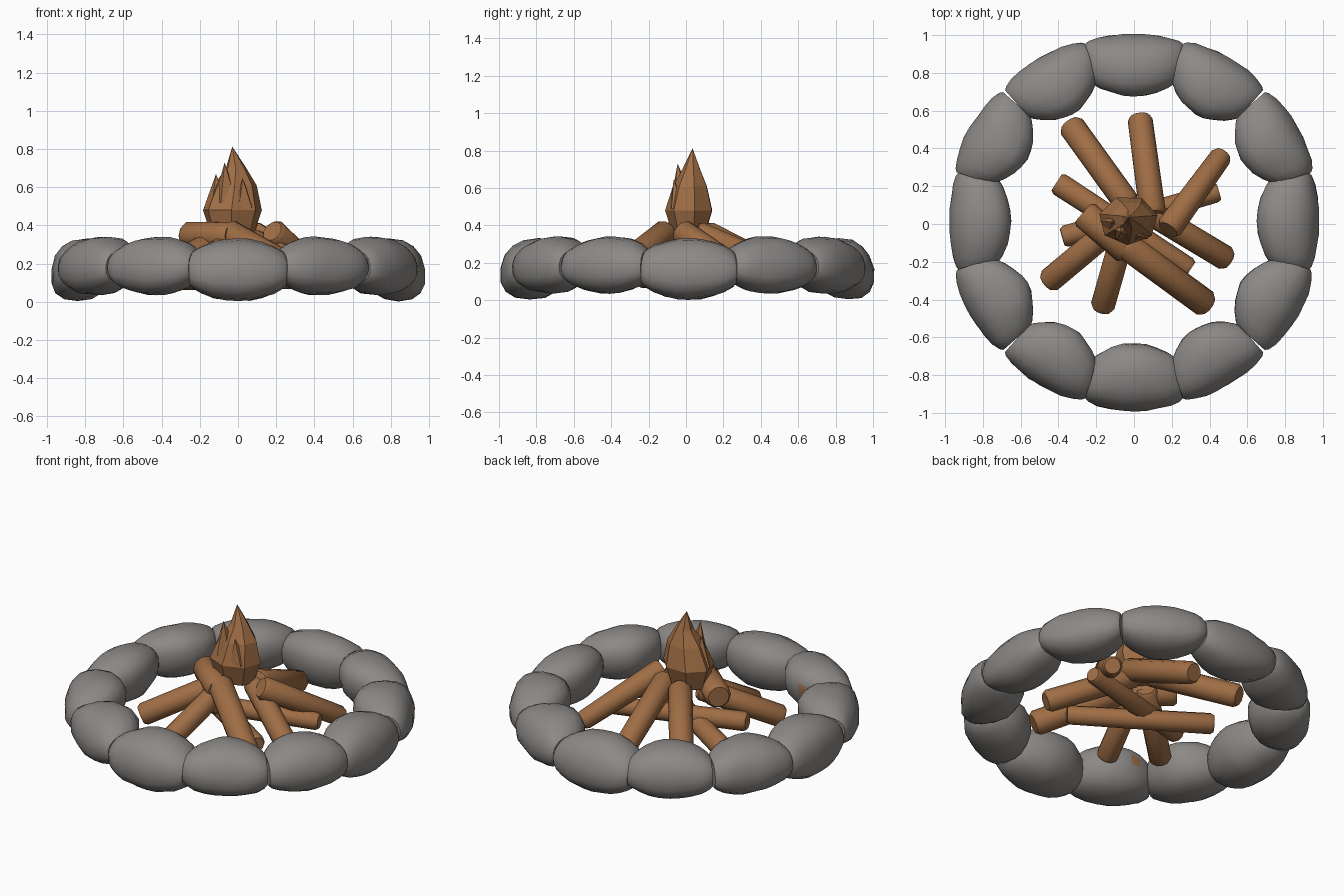
import bpy, bmesh, math
from mathutils import Vector, noise

if "Cube" in bpy.data.objects:
    bpy.data.objects.remove(bpy.data.objects["Cube"])


def material(name, rgb):
    m = bpy.data.materials.new(name)
    m.diffuse_color = (*rgb, 1)
    m.use_nodes = True
    m.node_tree.nodes["Principled BSDF"].inputs["Base Color"].default_value = m.diffuse_color
    return m


STONE = material("stone grey", (0.262, 0.25, 0.24))
WOOD = material("wood brown", (0.35, 0.155, 0.06))


def finish(name, bm, mats, smooth_angle=None):
    bmesh.ops.recalc_face_normals(bm, faces=bm.faces)
    me = bpy.data.meshes.new(name)
    bm.to_mesh(me)
    bm.free()
    for m in mats:
        me.materials.append(m)
    ob = bpy.data.objects.new(name, me)
    bpy.context.collection.objects.link(ob)
    if smooth_angle:
        bpy.ops.object.select_all(action='DESELECT')
        ob.select_set(True)
        bpy.context.view_layer.objects.active = ob
        bpy.ops.object.shade_smooth_by_angle(angle=math.radians(smooth_angle))
    return ob


def loft(bm, rings):
    vs = [[bm.verts.new(p) for p in r] for r in rings]
    n = len(vs[0])
    for a, b in zip(vs, vs[1:]):
        for i in range(n):
            j = (i + 1) % n
            bm.faces.new((a[i], a[j], b[j], b[i]))
    bm.faces.new(vs[0][::-1])
    bm.faces.new(vs[-1])


def spow(v, p):
    return math.copysign(abs(v) ** p, v)


# --- ring of twelve pillow-shaped stones ---
SPOT = Vector((-0.43, -0.50, 0.20))


def stone(k):
    ang = math.radians(30 * k - 90)
    cardinal = k % 3 == 0
    half, wedge, flare = (0.25, 0.06, 0.02) if cardinal else (0.222, 0.2, 0.02)
    cz, tall = (0.168, 0.084) if cardinal else (0.188, 0.073)
    deep = 0.085 if k == 0 else 0.07 if cardinal else 0.08
    radius = 0.826 if k in (0, 6) else 0.815 if cardinal else 0.827
    out = Vector((math.cos(ang), math.sin(ang), 0))
    tan = Vector((-math.sin(ang), math.cos(ang), 0))
    centre = out * radius + Vector((0, 0.015, cz))
    rings = []
    for s in (-1, -0.93, -0.75, -0.5, -0.25, 0, 0.25, 0.5, 0.75, 0.93, 1):
        bulge = (1 - s * s) ** 0.75
        w, h = 0.094 + deep * bulge, 0.08 + tall * bulge
        ring = []
        for i in range(16):
            a = math.tau * i / 16
            r, z = w * spow(math.cos(a), 0.85), h * spow(math.sin(a), 0.85)
            p = Vector((s * 3, math.cos(a) * 1.2, math.sin(a) * 1.2 + k * 7.3))
            f = 1 + 0.05 * noise.noise(p)
            r = r * f - 0.15 * z + flare * s * s     # lean inward at the top
            t = s * half + wedge * r * s             # wedge-shaped ends
            q = centre + out * r + tan * t
            q.z = max(0, cz + z * f)
            ring.append(q)
        rings.append(ring)
    bm = bmesh.new()
    loft(bm, rings)
    mats = [STONE]
    if k == 11:    # small brown spot on the inner side
        mats.append(WOOD)
        quads = [f for f in bm.faces if len(f.verts) == 4]
        min(quads, key=lambda f: (f.calc_center_median() - SPOT).length).material_index = 1
    finish(f"ring_stone_{k + 1}", bm, mats, 40)


for k in range(12):
    stone(k)


# --- logs, from outer foot to inner top ---
def log(name, a, b, r0, r1):
    a, b = Vector(a), Vector(b)
    axis = b - a
    rot = axis.to_track_quat('Z', 'Y').to_matrix()
    length = axis.length
    rings = []
    for t, r in ((0, r0 * 0.8), (0.02, r0), (length / 2, (r0 + r1) / 2),
                 (length - 0.02, r1), (length, r1 * 0.8)):
        rings.append([a + rot @ Vector((r * math.cos(math.tau * i / 10),
                                        r * math.sin(math.tau * i / 10), t))
                      for i in range(10)])
    bm = bmesh.new()
    loft(bm, rings)
    finish(name, bm, [WOOD], 40)


LOGS = [
    ((-0.34, 0.53, 0.14), (-0.03, 0.10, 0.36), 0.070, 0.070),
    ((0.03, 0.57, 0.14), (0.10, 0.05, 0.36), 0.066, 0.070),
    ((0.47, 0.37, 0.11), (0.18, -0.03, 0.37), 0.058, 0.070),
    ((0.50, -0.19, 0.11), (0.05, 0.08, 0.33), 0.066, 0.066),
    ((0.39, -0.43, 0.11), (-0.06, -0.10, 0.365), 0.074, 0.074),
    ((-0.17, -0.45, 0.10), (-0.06, -0.06, 0.33), 0.064, 0.064),
    ((-0.46, -0.31, 0.13), (-0.09, 0.00, 0.33), 0.066, 0.066),
    ((-0.41, 0.22, 0.12), (0.30, -0.24, 0.12), 0.062, 0.056),
    ((0.45, 0.17, 0.15), (-0.38, -0.07, 0.17), 0.052, 0.058),
    ((-0.27, 0.06, 0.345), (-0.03, -0.15, 0.345), 0.078, 0.074),
]
for i, spec in enumerate(LOGS):
    log(f"log_{i + 1}", *spec)


# --- faceted flame: tapered body with pointed tongues ---
def flame_part(name, sections, sides, turn):
    rings = [[Vector((x + rx * math.cos(math.tau * i / sides + turn),
                      y + ry * math.sin(math.tau * i / sides + turn), z))
              for i in range(sides)] for x, y, z, rx, ry in sections]
    bm = bmesh.new()
    loft(bm, rings)
    bmesh.ops.remove_doubles(bm, verts=bm.verts, dist=0.0005)
    finish(name, bm, [WOOD])


flame_part("flame_body", [(-0.03, 0.02, 0.35, 0.115, 0.09), (-0.03, 0.02, 0.48, 0.158, 0.132),
                          (-0.015, 0.025, 0.61, 0.115, 0.095), (-0.01, 0.03, 0.70, 0.055, 0.05),
                          (-0.03, 0.035, 0.813, 0.0001, 0.0001)], 7, 0.2)
TONGUES = [
    ("flame_tongue_left", (-0.11, 0.01, 0.49, 0.07, 0.07), (-0.115, 0.01, 0.67)),
    ("flame_tongue_middle", (-0.06, -0.02, 0.52, 0.07, 0.07), (-0.07, -0.045, 0.73)),
    ("flame_tongue_front", (0.03, -0.04, 0.49, 0.06, 0.055), (0.025, -0.065, 0.645)),
]
for name, base, tip in TONGUES:
    flame_part(name, [base, (*tip, 0.0001, 0.0001)], 5, 0.5)
